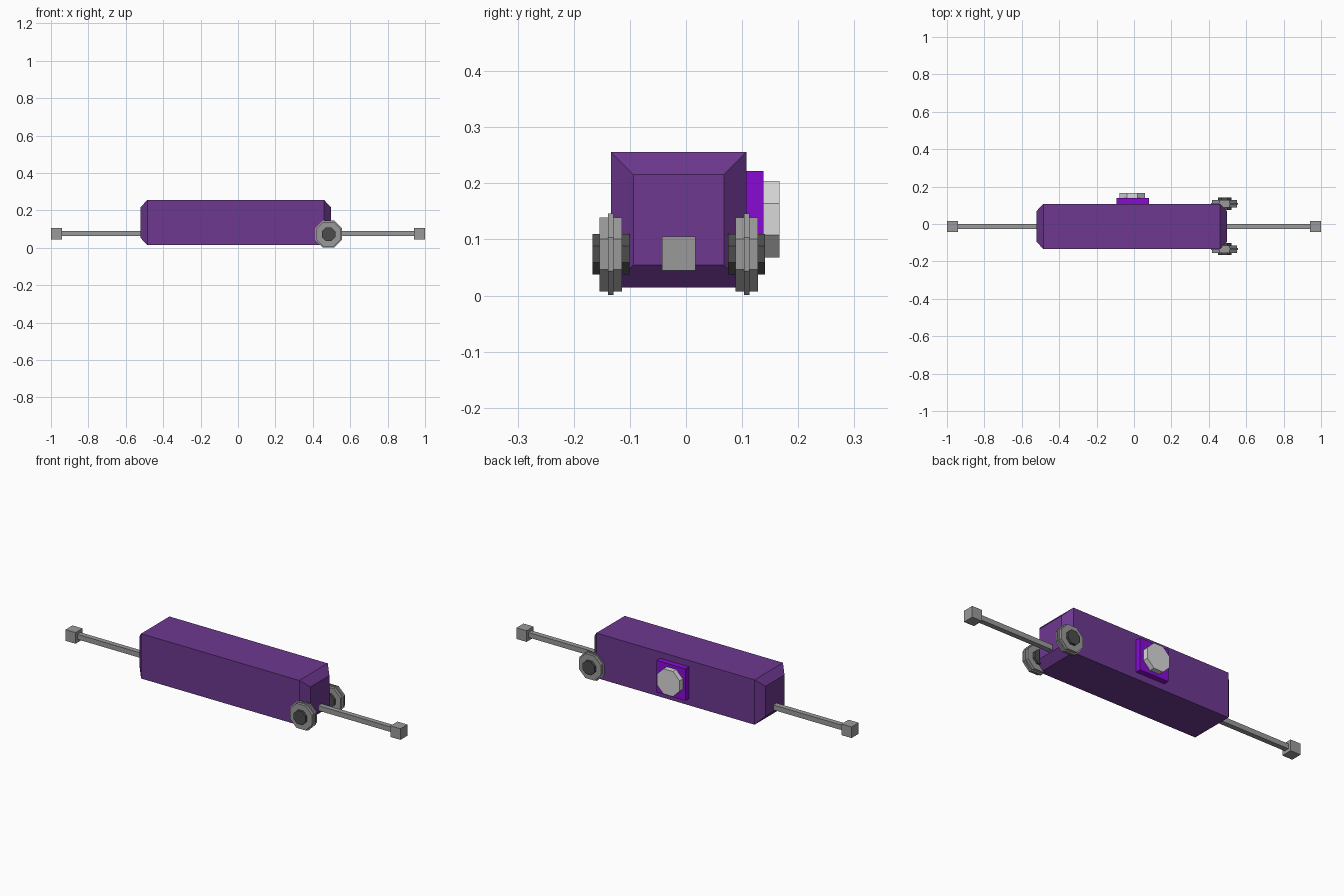
import bpy, bmesh, math
from mathutils import Matrix

if "Cube" in bpy.data.objects:
    bpy.data.objects.remove(bpy.data.objects["Cube"])


def mat(name, rgb):
    m = bpy.data.materials.new(name)
    lin = [((c / 255 + 0.055) / 1.055) ** 2.4 if c > 10 else c / 255 / 12.92 for c in rgb]
    m.diffuse_color = (*lin, 1)
    m.use_nodes = True
    m.node_tree.nodes["Principled BSDF"].inputs["Base Color"].default_value = m.diffuse_color
    return m


PURPLE = mat("dull purple", (109, 56, 144))
VIOLET = mat("bright violet", (135, 12, 212))
GREY = mat("mid grey", (154, 154, 154))
DARK = mat("dark grey", (76, 76, 76))
PALE = mat("pale grey", (216, 216, 216))

CY = -0.013   # centre line of the body


def finish(bm, name, material):
    bmesh.ops.recalc_face_normals(bm, faces=bm.faces)
    me = bpy.data.meshes.new(name)
    bm.to_mesh(me)
    bm.free()
    me.materials.append(material)
    ob = bpy.data.objects.new(name, me)
    bpy.context.collection.objects.link(ob)
    return ob


def box(name, lo, hi, material):
    bm = bmesh.new()
    bmesh.ops.create_cube(bm, size=1)
    for v in bm.verts:
        v.co = [(a + b) / 2 + c * (b - a) for a, b, c in zip(lo, hi, v.co)]
    return finish(bm, name, material)


def disc(name, centre, apothem, half, material, sides=8):
    """Flat-topped prism with its axis along y."""
    bm = bmesh.new()
    r = apothem / math.cos(math.pi / sides)
    bmesh.ops.create_cone(bm, cap_ends=True, segments=sides, radius1=r, radius2=r, depth=2 * half)
    turn = Matrix.Rotation(math.pi / 2, 4, 'X') @ Matrix.Rotation(math.pi / sides, 4, 'Z')
    bmesh.ops.transform(bm, matrix=Matrix.Translation(centre) @ turn, verts=bm.verts)
    return finish(bm, name, material)


# Body: square bar lofted through four sections, tapered at both ends
bm = bmesh.new()
rings = []
for x, h in ((-0.522, 0.081), (-0.485, 0.121), (0.46, 0.121), (0.498, 0.081)):
    rings.append([bm.verts.new((x, CY + sy * h, 0.135 + sz * h))
                  for sy, sz in ((-1, -1), (1, -1), (1, 1), (-1, 1))])
for a, b in zip(rings, rings[1:]):
    for i in range(4):
        j = (i + 1) % 4
        bm.faces.new((a[i], a[j], b[j], b[i]))
bm.faces.new(rings[0])
bm.faces.new(rings[-1])
finish(bm, "body", PURPLE)

# Long rod with a cube on each end
box("rod", (-0.95, CY - 0.0135, 0.0625), (0.95, CY + 0.0135, 0.0895), GREY)
for side, x in (("left", -0.97), ("right", 0.97)):
    box(side + "_rod_end", (x - 0.03, CY - 0.03, 0.045), (x + 0.03, CY + 0.03, 0.105), GREY)

# Octagonal wheels: thin rim, thicker disc, dark hub
for side, y in (("front", CY - 0.121), ("back", CY + 0.121)):
    c = (0.484, y, 0.0735)
    disc(side + "_wheel_rim", c, 0.0725, 0.005, GREY)
    disc(side + "_wheel_disc", c, 0.066, 0.02, GREY)
    disc(side + "_wheel_hub", c, 0.036, 0.033, DARK)

# Square plate on the back with a plain raised boss
box("back_plate", (-0.094, 0.1, 0.05), (0.079, 0.138, 0.222), VIOLET)
disc("plate_boss", (-0.010, 0.151, 0.136), 0.068, 0.0155, PALE)
